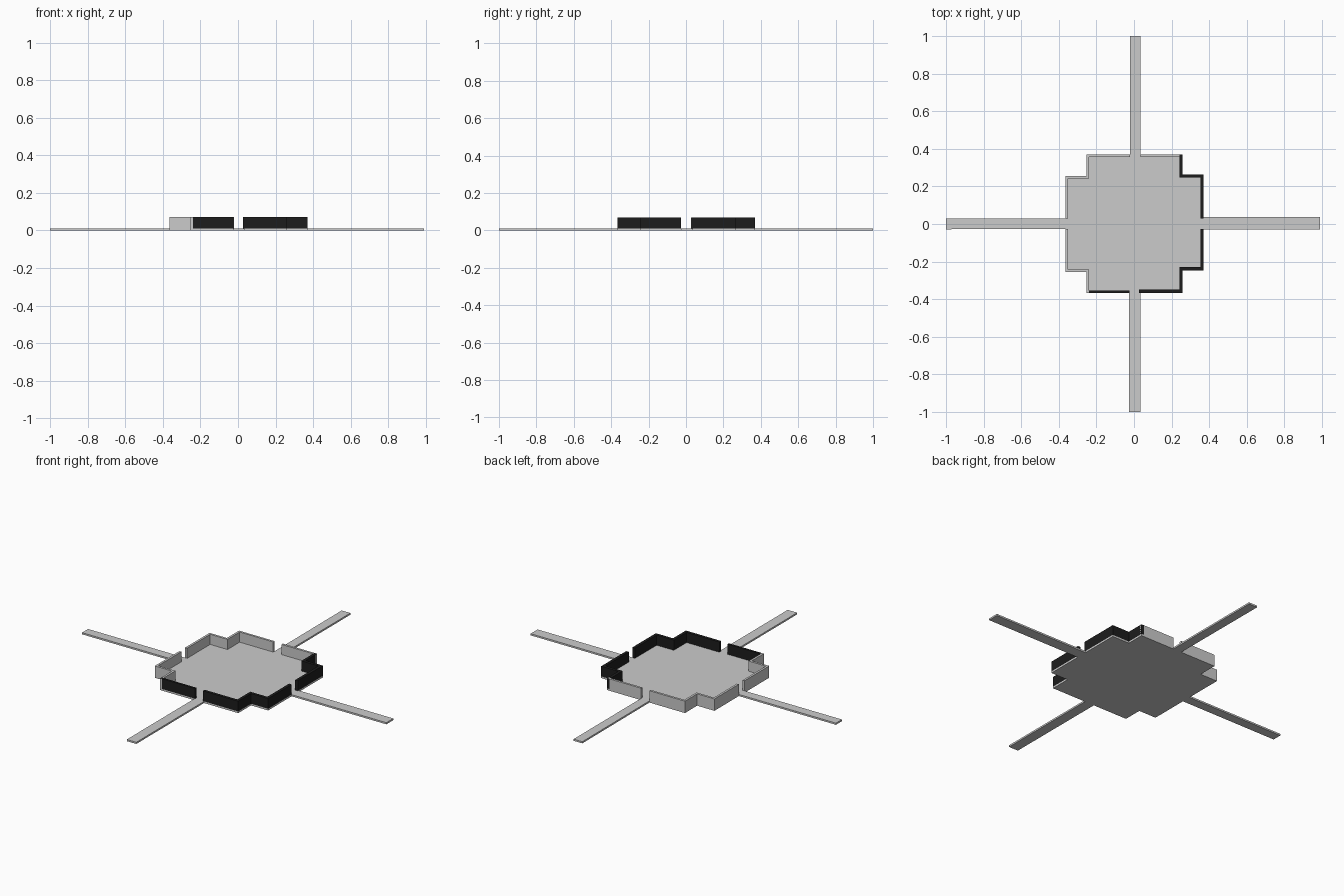
import bpy, bmesh
from mathutils import Vector

if "Cube" in bpy.data.objects:
    bpy.data.objects.remove(bpy.data.objects["Cube"])

FLOOR_TOP, WALL_TOP = 0.01, 0.07
dark = bpy.data.materials.new("dark_wall")
dark.diffuse_color = (0.012, 0.012, 0.012, 1)
dark.use_nodes = True
dark.node_tree.nodes["Principled BSDF"].inputs["Base Color"].default_value = dark.diffuse_color


def prism(name, outline, z0, z1, mat=None):
    """Extrude a counter-clockwise outline from z0 to z1."""
    bm = bmesh.new()
    face = bm.faces.new([bm.verts.new((x, y, z0)) for x, y in outline])
    ext = bmesh.ops.extrude_face_region(bm, geom=[face])
    top = [v for v in ext["geom"] if isinstance(v, bmesh.types.BMVert)]
    bmesh.ops.translate(bm, vec=(0, 0, z1 - z0), verts=top)
    bmesh.ops.recalc_face_normals(bm, faces=bm.faces)
    me = bpy.data.meshes.new(name)
    bm.to_mesh(me)
    bm.free()
    ob = bpy.data.objects.new(name, me)
    bpy.context.collection.objects.link(ob)
    if mat:
        me.materials.append(mat)
    return ob


def wall(name, path, t, mat=None):
    """Upright wall along a right-angled path, thickened inward (left)."""
    pts = [Vector(p) for p in path]
    normals = []
    for a, b in zip(pts, pts[1:]):
        d = (b - a).normalized()
        normals.append(Vector((-d.y, d.x)))
    inner = []
    for i, p in enumerate(pts):
        n = Vector((0, 0))
        if i > 0:
            n += normals[i - 1]
        if 0 <= i < len(normals):
            n += normals[i]
        inner.append(p + n * t)
    prism(name, pts + inner[::-1], FLOOR_TOP, WALL_TOP, mat)


# Outer wall runs, counter-clockwise, one per quadrant
front_right = [(.027, -.367), (.258, -.367), (.258, -.247), (.37, -.247), (.37, -.027)]
back_right = [(.37, .03), (.37, .264), (.258, .264), (.258, .37), (.035, .37)]
back_left = [(-.02, .37), (-.252, .37), (-.252, .256), (-.365, .256), (-.365, .028)]
front_left = [(-.365, -.027), (-.365, -.256), (-.252, -.256), (-.252, -.367), (-.023, -.367)]

# Floor plate with the four long arms
right_arm = [(.37, -.028), (.99, -.028), (.99, .037), (.37, .037)]
back_arm = [(.035, 1), (-.022, 1)]
left_arm = [(-1, .028), (-1, -.028)]
front_arm = [(-.027, -.367), (-.027, -1), (.035, -1), (.035, -.367)]
outline = (front_arm + front_right[1:4] + right_arm + back_right[1:] + back_arm
           + back_left + left_arm + front_left[:4])
prism("floor_with_arms", outline, 0, FLOOR_TOP)

# Low walls: dark on the front and right, grey on the back and left
wall("front_right_wall", front_right, .017, dark)
wall("back_right_wall", back_right[:4], .017, dark)
wall("back_wall", back_right[3:], .013)
wall("back_left_wall", back_left, .013)
wall("left_wall", front_left[:4], .013)
wall("front_wall", front_left[3:], .013, dark)
